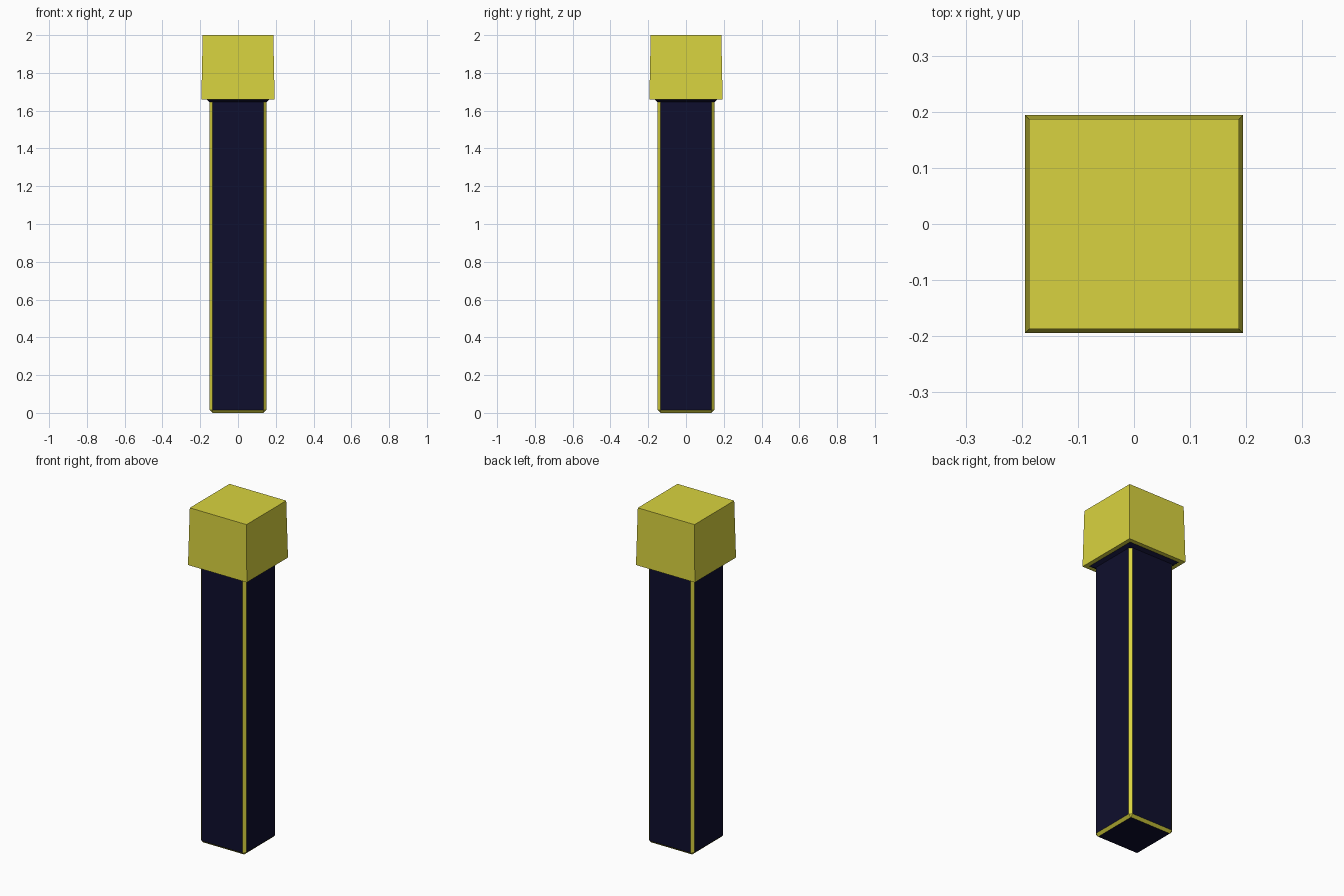
import bpy, bmesh

if "Cube" in bpy.data.objects:
    bpy.data.objects.remove(bpy.data.objects["Cube"])


def material(name, rgb):
    m = bpy.data.materials.new(name)
    m.diffuse_color = (*rgb, 1)
    m.use_nodes = True
    m.node_tree.nodes["Principled BSDF"].inputs["Base Color"].default_value = m.diffuse_color
    return m


yellow = material("yellow", (0.69, 0.65, 0.05))
navy = material("dark navy", (0.0045, 0.0045, 0.026))


def ring(bm, z, h, c):
    # square of half width h with corners chamfered by c
    pts = [(h, -h + c), (h, h - c), (h - c, h), (-h + c, h),
           (-h, h - c), (-h, -h + c), (-h + c, -h), (h - c, -h)]
    return [bm.verts.new((x, y, z)) for x, y in pts]


def loft(name, rings, paint, bottom=False, top=False):
    bm = bmesh.new()
    loops = [ring(bm, *r) for r in rings]
    for level, (a, b) in enumerate(zip(loops, loops[1:])):
        for i in range(8):
            j = (i + 1) % 8
            f = bm.faces.new((a[i], a[j], b[j], b[i]))
            f.material_index = paint(level, i)
    if bottom:
        bm.faces.new(loops[0][::-1]).material_index = 1
    if top:
        bm.faces.new(loops[-1]).material_index = 0
    # unchamfered corners collapse to single points
    bmesh.ops.remove_doubles(bm, verts=bm.verts, dist=1e-5)
    bmesh.ops.recalc_face_normals(bm, faces=bm.faces)
    me = bpy.data.meshes.new(name)
    bm.to_mesh(me)
    bm.free()
    me.materials.append(yellow)
    me.materials.append(navy)
    ob = bpy.data.objects.new(name, me)
    bpy.context.collection.objects.link(ob)
    return ob


# Post: navy sides and flare, yellow chamfers at corners and foot
loft("post",
     [(0, 0.135, 0), (0.015, 0.15, 0.015), (1.645, 0.15, 0.015), (1.66, 0.168, 0)],
     lambda level, i: 1 if level == 2 or (level == 1 and i % 2 == 0) else 0,
     bottom=True)

# Cap: yellow block with slight taper and an open underside rim
loft("cap",
     [(1.66, 0.168, 0), (1.66, 0.194, 0), (2.0, 0.187, 0)],
     lambda level, i: 0, top=True)
